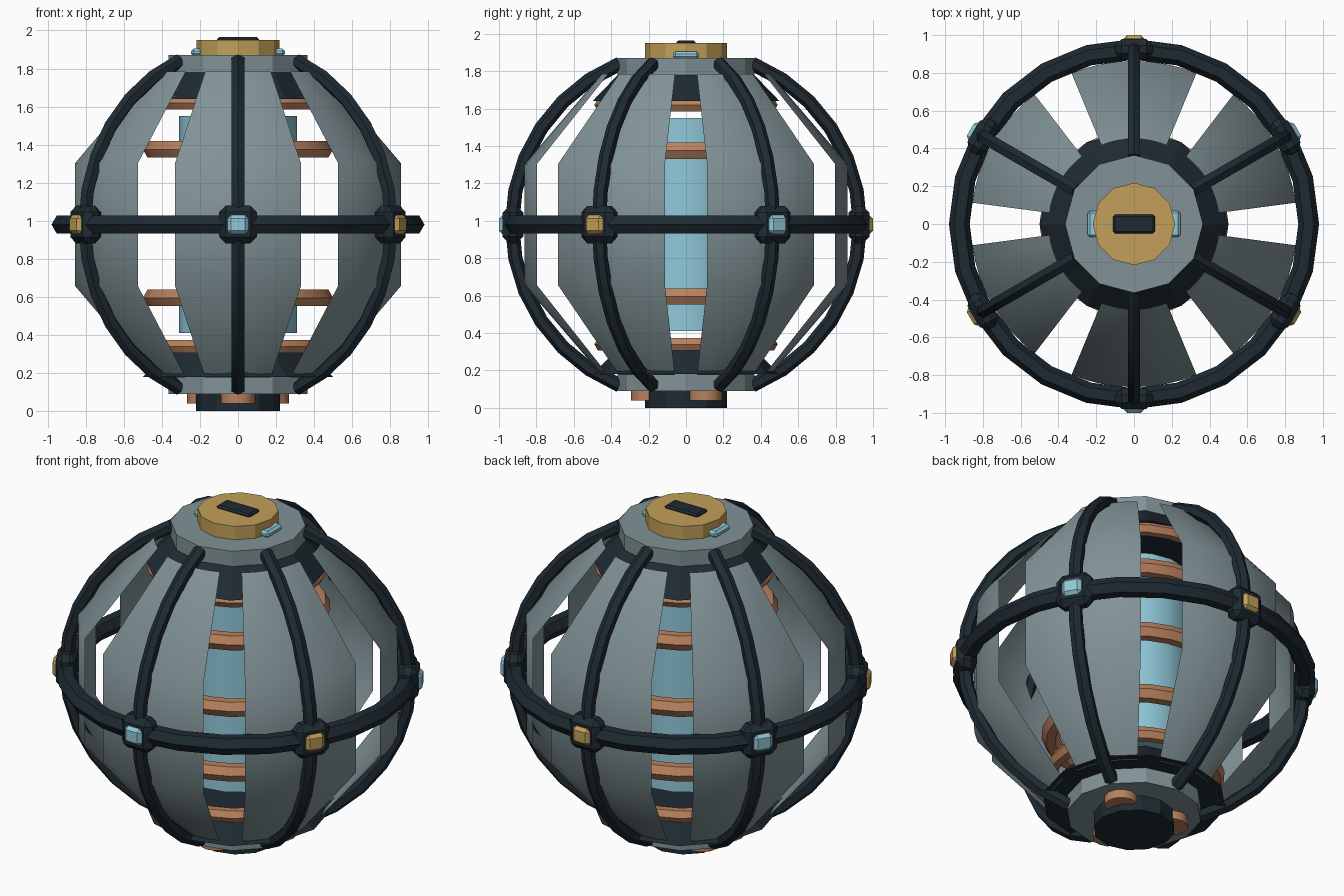
import bpy, bmesh
from math import sin, cos, radians, pi

if "Cube" in bpy.data.objects:
    bpy.data.objects.remove(bpy.data.objects["Cube"])

MID = 0.98  # height of the equator


def mat(name, rgb):
    m = bpy.data.materials.new(name)
    m.diffuse_color = (*rgb, 1)
    m.use_nodes = True
    m.node_tree.nodes["Principled BSDF"].inputs["Base Color"].default_value = m.diffuse_color
    return m


SHELL = mat("shell", (0.22, 0.29, 0.31))
DARK = mat("dark", (0.013, 0.023, 0.032))
GOLD = mat("gold", (0.54, 0.35, 0.10))
COPPER = mat("copper", (0.48, 0.22, 0.11))
BLUE = mat("blue", (0.28, 0.58, 0.70))


def finish(name, m, smooth=None):
    o = bpy.context.object
    o.name = name
    o.data.materials.append(m)
    if smooth:
        bpy.ops.object.shade_smooth_by_angle(angle=radians(smooth))
    return o


def drum(name, m, r1, r2, z1, z2, sides=12, x=0, y=0, smooth=None):
    bpy.ops.mesh.primitive_cone_add(vertices=sides, radius1=r1, radius2=r2, depth=z2 - z1,
                                    location=(x, y, (z1 + z2) / 2))
    return finish(name, m, smooth)


def ring(name, m, R, r, z):
    bpy.ops.mesh.primitive_torus_add(major_radius=R, minor_radius=r, major_segments=24,
                                     minor_segments=6, location=(0, 0, z))
    return finish(name, m, 40)


def block(name, m, size, loc, turn=0, bevel=0.02):
    bpy.ops.mesh.primitive_cube_add(size=1, location=loc, rotation=(0, 0, turn))
    o = finish(name, m)
    o.scale = size
    bpy.ops.object.transform_apply(location=False, rotation=False, scale=True)
    b = o.modifiers.new("chamfer", "BEVEL")
    b.width, b.segments = bevel, 1
    return o


def grid_object(name, m, rows, close=False):
    # skin a surface over rows of points; close wraps each row and caps the ends
    bm = bmesh.new()
    vs = [[bm.verts.new(p) for p in row] for row in rows]
    n = len(rows[0])
    for a, b in zip(vs, vs[1:]):
        for j in range(n if close else n - 1):
            k = (j + 1) % n
            bm.faces.new((a[j], a[k], b[k], b[j]))
    if close:
        bm.faces.new(vs[0])
        bm.faces.new(vs[-1])
        bmesh.ops.recalc_face_normals(bm, faces=bm.faces)
    me = bpy.data.meshes.new(name)
    bm.to_mesh(me)
    bm.free()
    o = bpy.data.objects.new(name, me)
    bpy.context.collection.objects.link(o)
    me.materials.append(m)
    bpy.ops.object.select_all(action='DESELECT')
    o.select_set(True)
    bpy.context.view_layer.objects.active = o
    bpy.ops.object.shade_smooth_by_angle(angle=radians(45))
    return o


# Glowing core and its coils
drum("core", BLUE, 0.31, 0.31, 0.41, 1.55, 16, smooth=30)
for i, (dz, r) in enumerate([(-0.64, 0.04), (-0.385, 0.05), (0, 0.05), (0.395, 0.05), (0.64, 0.04)]):
    ring(f"coil_{i}", COPPER, 0.45, r, MID + dz)

# Collars and end caps
drum("lower_collar", DARK, 0.50, 0.36, 0.18, 0.32)
drum("upper_collar", DARK, 0.50, 0.36, 1.64, 1.785)
drum("lower_cap", SHELL, 0.365, 0.365, 0.09, 0.18)
drum("upper_cap", SHELL, 0.365, 0.365, 1.78, 1.87)

# Top knob with slot bar and side clips
drum("top_knob", GOLD, 0.218, 0.218, 1.87, 1.95)
block("slot_bar", DARK, (0.22, 0.10, 0.03), (0, 0, 1.95), bevel=0.01)
for s in (-1, 1):
    block(f"clip_{s}", BLUE, (0.06, 0.14, 0.04), (s * 0.217, 0, 1.885), bevel=0.013)

# Base plug with three lugs
drum("base_plug", DARK, 0.22, 0.22, 0.0, 0.10)
for i in range(3):
    a = radians(-90 + 120 * i)
    drum(f"base_lug_{i}", COPPER, 0.09, 0.09, 0.04, 0.10, 12, 0.205 * cos(a), 0.205 * sin(a), 40)

# Equator band
ring("equator_band", DARK, 0.925, 0.055, MID)

# Six sectors: shell panel, rib, joint block and stud
for i in range(6):
    a = radians(-90 + 60 * i)
    rows = []
    for lat in (-60.7, -20.5, 20.5, 60.7):
        r, z = 0.922 * cos(radians(lat)), MID + 0.922 * sin(radians(lat))
        angles = [a + radians(-22.5 + 45 * j / 8) for j in range(9)]
        rows.append([(r * cos(t), r * sin(t), z) for t in angles])
    grid_object(f"shell_panel_{i}", SHELL, rows)

    rows = []
    for k in range(13):
        lat = radians(-67.5 + 135 * k / 12)
        row = []
        for j in range(6):
            t = j * pi / 3
            R, side = 0.93 + 0.038 * cos(t), 0.038 * sin(t)
            r = R * cos(lat)
            row.append((r * cos(a) - side * sin(a), r * sin(a) + side * cos(a), MID + R * sin(lat)))
        rows.append(row)
    grid_object(f"rib_{i}", DARK, rows, close=True)

    block(f"joint_{i}", DARK, (0.11, 0.20, 0.20), (0.925 * cos(a), 0.925 * sin(a), MID), a, 0.035)
    block(f"stud_{i}", GOLD if i % 2 else BLUE, (0.05, 0.11, 0.10),
          (0.975 * cos(a), 0.975 * sin(a), MID), a, 0.018)
